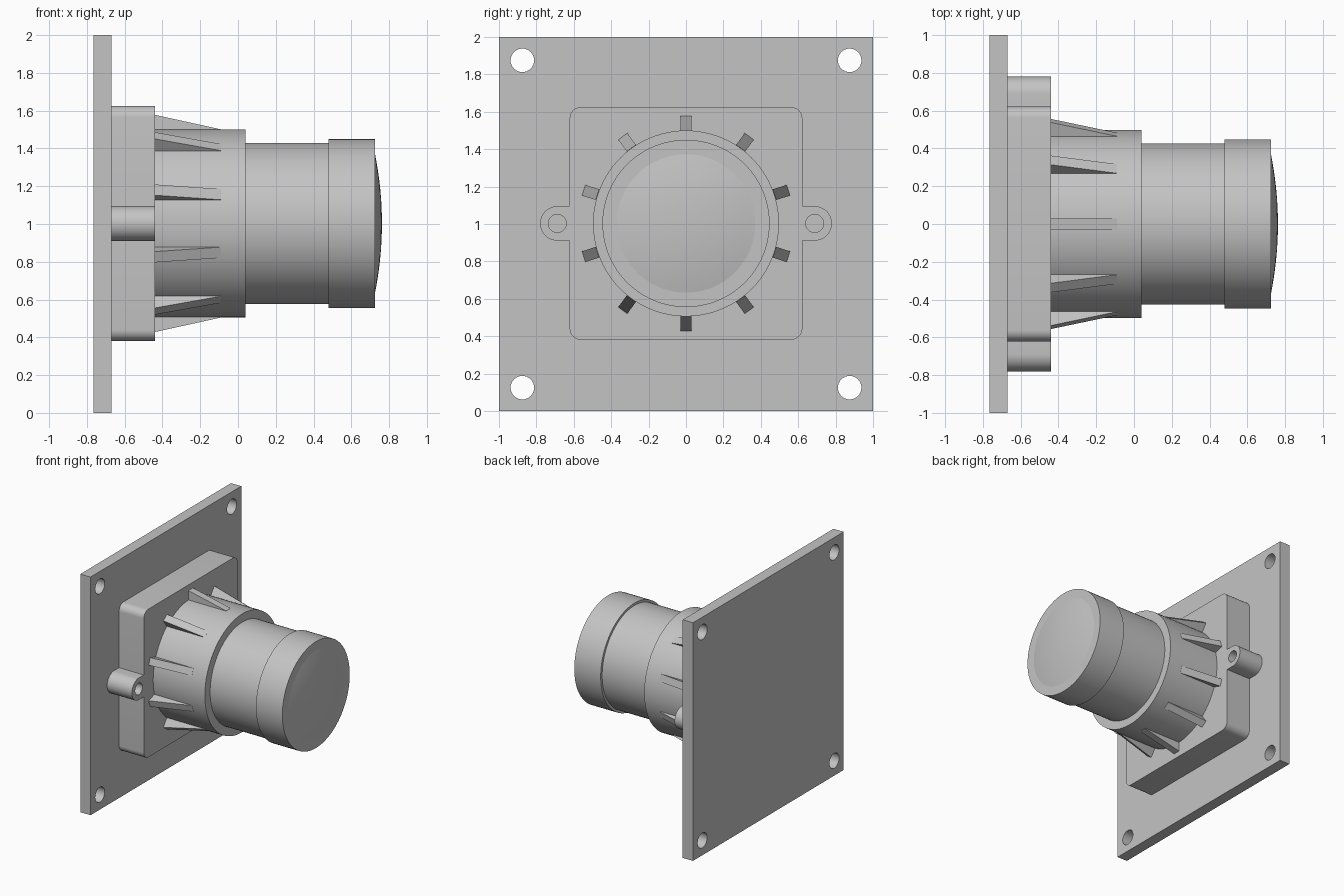
import bpy
import bmesh
from math import cos, sin, pi, radians
from mathutils import Matrix, Vector

if "Cube" in bpy.data.objects:
    bpy.data.objects.remove(bpy.data.objects["Cube"], do_unlink=True)

GREY = (0.55, 0.55, 0.55, 1)
mat = bpy.data.materials.new("plain grey")
mat.use_nodes = True
mat.diffuse_color = GREY
mat.node_tree.nodes["Principled BSDF"].inputs["Base Color"].default_value = GREY

AXIS_Z = 1.003            # height of the barrel axis
PLATE_X, BASE_X, FRONT_X = -0.765, -0.67, -0.44


def finish(name, bm):
    bmesh.ops.recalc_face_normals(bm, faces=bm.faces)
    mesh = bpy.data.meshes.new(name)
    bm.to_mesh(mesh)
    bm.free()
    obj = bpy.data.objects.new(name, mesh)
    bpy.context.collection.objects.link(obj)
    mesh.materials.append(mat)
    return obj


def activate(obj):
    bpy.ops.object.select_all(action="DESELECT")
    obj.select_set(True)
    bpy.context.view_layer.objects.active = obj


def smooth(obj):
    activate(obj)
    bpy.ops.object.shade_smooth_by_angle(angle=radians(25))


def prism(name, points, direction):
    """Extrude a closed 3D outline along a direction."""
    bm = bmesh.new()
    face = bm.faces.new([bm.verts.new(p) for p in points])
    new = bmesh.ops.extrude_face_region(bm, geom=[face], use_keep_orig=True)
    verts = [g for g in new["geom"] if isinstance(g, bmesh.types.BMVert)]
    bmesh.ops.translate(bm, verts=verts, vec=direction)
    return finish(name, bm)


def arc(y, z, r, start, end, steps):
    angles = [start + (end - start) * i / steps for i in range(steps + 1)]
    return [(y + r * cos(a), z + r * sin(a)) for a in angles]


def slab(name, outline, x0, x1):
    return prism(name, [(x0, y, z) for y, z in outline], (x1 - x0, 0, 0))


def drill(obj, y, z, r, x0, x1):
    """Cut a round hole through a part along x."""
    cutter = slab("hole_cutter", arc(y, z, r, 0, 2 * pi, 32)[:-1], x0 - 0.05, x1 + 0.05)
    cutter.hide_render = True
    mod = obj.modifiers.new("hole", "BOOLEAN")
    mod.operation, mod.solver, mod.object = "DIFFERENCE", "EXACT", cutter
    activate(obj)
    bpy.ops.object.modifier_apply(modifier=mod.name)
    bpy.data.objects.remove(cutter, do_unlink=True)


def lathe(name, profile, steps=96):
    """Spin an (x, radius) profile about the barrel axis."""
    bm = bmesh.new()
    verts = [bm.verts.new((x, 0, r)) for x, r in profile]
    edges = [bm.edges.new(pair) for pair in zip(verts, verts[1:])]
    bmesh.ops.spin(bm, geom=verts + edges, cent=(0, 0, 0), axis=(1, 0, 0),
                   angle=2 * pi, steps=steps, use_duplicate=False)
    bmesh.ops.remove_doubles(bm, verts=bm.verts, dist=0.0001)
    bmesh.ops.translate(bm, verts=bm.verts, vec=(0, 0, AXIS_Z))
    obj = finish(name, bm)
    smooth(obj)


# Square mounting plate with a hole in each corner
plate = slab("mounting_plate", [(-1, 0), (1, 0), (1, 2), (-1, 2)], PLATE_X, BASE_X)
for y in (-0.875, 0.875):
    for z in (0.125, 1.875):
        drill(plate, y, z, 0.063, PLATE_X, BASE_X)
smooth(plate)

# Housing block with rounded corners
half, corner = 0.622, 0.06
outline = []
for i, (sy, sz) in enumerate([(1, 1), (-1, 1), (-1, -1), (1, -1)]):
    c = half - corner
    outline += arc(sy * c, AXIS_Z + sz * c, corner, i * pi / 2, (i + 1) * pi / 2, 8)
smooth(slab("housing_block", outline, BASE_X, FRONT_X))

# Screw ears on both sides of the block
for side, label in ((1, "left"), (-1, "right")):
    r = 0.092
    ear_outline = [(0.61, AXIS_Z - r)] + arc(0.688, AXIS_Z, r, -pi / 2, pi / 2, 24) + [(0.61, AXIS_Z + r)]
    ear = slab(label + "_screw_ear", [(side * y, z) for y, z in ear_outline], BASE_X, FRONT_X)
    drill(ear, side * 0.688, AXIS_Z, 0.048, BASE_X, FRONT_X)
    smooth(ear)

# Stepped barrel
lathe("lens_holder", [(FRONT_X, 0), (FRONT_X, 0.497), (0.04, 0.497), (0.04, 0)])
lathe("lens_barrel", [(0.04, 0), (0.04, 0.427), (0.48, 0.427), (0.48, 0)])

# Front ring and shallow domed lens
CAP_X, LENS_R, RISE = 0.725, 0.37, 0.037
lathe("front_ring", [(0.48, 0), (0.48, 0.447), (CAP_X, 0.447), (CAP_X, 0)])
lathe("lens", [(CAP_X + RISE * (1 - t * t), LENS_R * t)
               for t in [1 - i / 10 for i in range(11)]])

# Tapered ribs around the holder
for i in range(10):
    turn = Matrix.Rotation(i * pi / 5, 3, "X")
    side_shape = [(FRONT_X, 0.45), (FRONT_X, 0.575), (-0.09, 0.498), (-0.09, 0.45)]
    points = [turn @ Vector((x, -0.03, r)) + Vector((0, 0, AXIS_Z)) for x, r in side_shape]
    prism("rib_%d" % (i + 1), points, turn @ Vector((0, 0.06, 0)))
